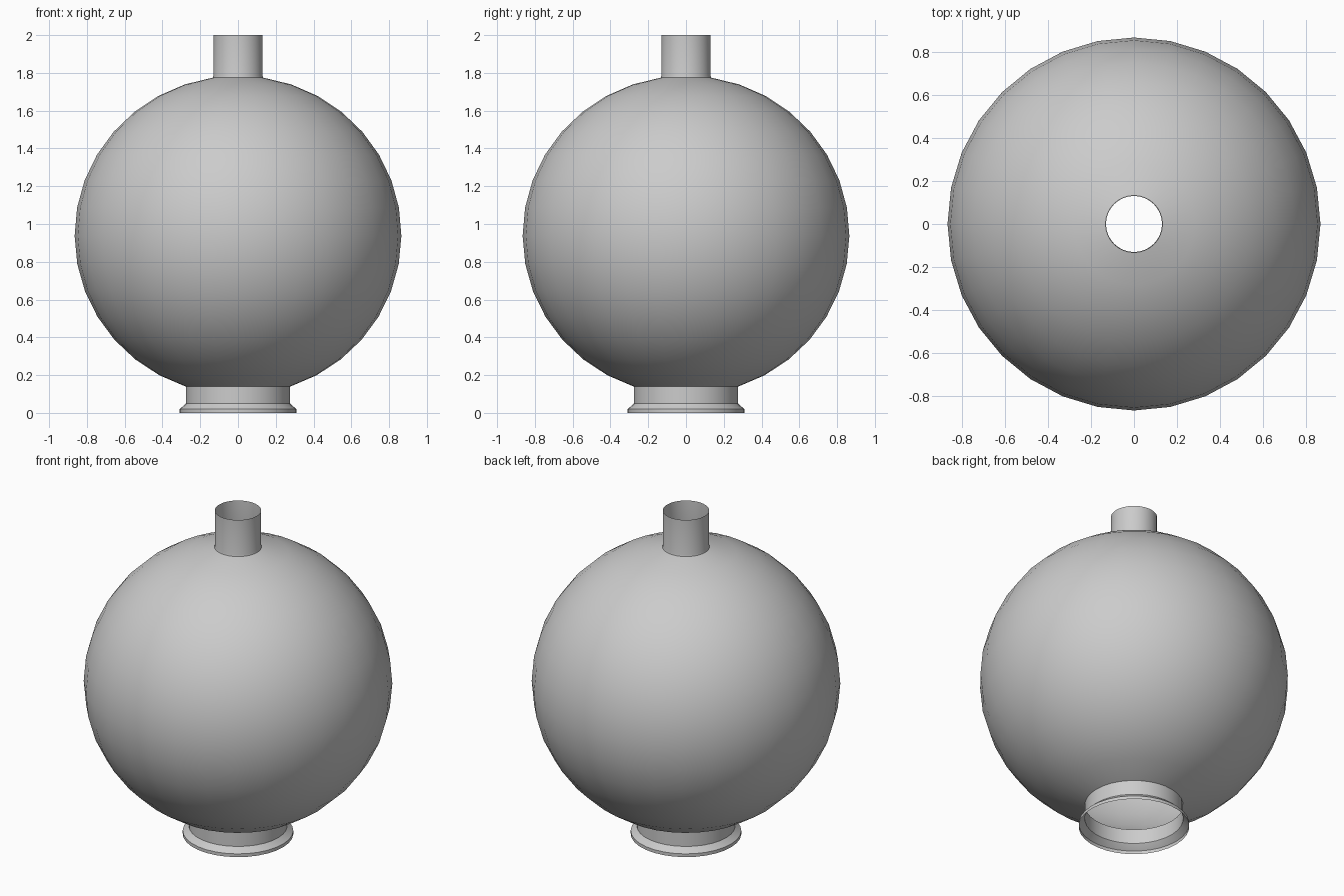
import bpy
import bmesh
from math import sin, cos, pi, radians

SEGMENTS = 32

cube = bpy.data.objects.get("Cube")
if cube:
    bpy.data.objects.remove(cube, do_unlink=True)

grey = bpy.data.materials.new("plain grey")
grey.use_nodes = True
colour = (0.6, 0.6, 0.6, 1)
grey.diffuse_color = colour
grey.node_tree.nodes["Principled BSDF"].inputs["Base Color"].default_value = colour


def lathe(name, profile):
    """Turn a bottom-to-top (radius, height) profile into an open shell."""
    bm = bmesh.new()
    rings = []
    for r, z in profile:
        angles = [2 * pi * i / SEGMENTS for i in range(SEGMENTS)]
        rings.append([bm.verts.new((r * cos(a), r * sin(a), z)) for a in angles])
    for low, high in zip(rings, rings[1:]):
        for i in range(SEGMENTS):
            j = (i + 1) % SEGMENTS
            bm.faces.new((low[i], low[j], high[j], high[i]))
    mesh = bpy.data.meshes.new(name)
    bm.to_mesh(mesh)
    bm.free()
    mesh.materials.append(grey)
    obj = bpy.data.objects.new(name, mesh)
    bpy.context.collection.objects.link(obj)
    bpy.ops.object.select_all(action="DESELECT")
    obj.select_set(True)
    bpy.context.view_layer.objects.active = obj
    bpy.ops.object.shade_smooth_by_angle(angle=radians(30))
    return obj


# Globe: slightly flattened ball, open at both ends
radius, half_height, centre = 0.865, 0.845, 0.94
start, end, steps = radians(-71.4), radians(81.2), 15
arc = [start + (end - start) * i / steps for i in range(steps + 1)]
globe = [(radius * cos(a), centre + half_height * sin(a)) for a in arc]
lathe("globe", globe)

# Base collar with a flared lip, open underneath
lathe("base_collar", [(0.31, 0), (0.31, 0.02), (0.28, 0.045), (0.276, 0.05), globe[0]])

# Open tube on top
lathe("top_neck", [globe[-1], (0.13, 1.785), (0.13, 2.0)])
